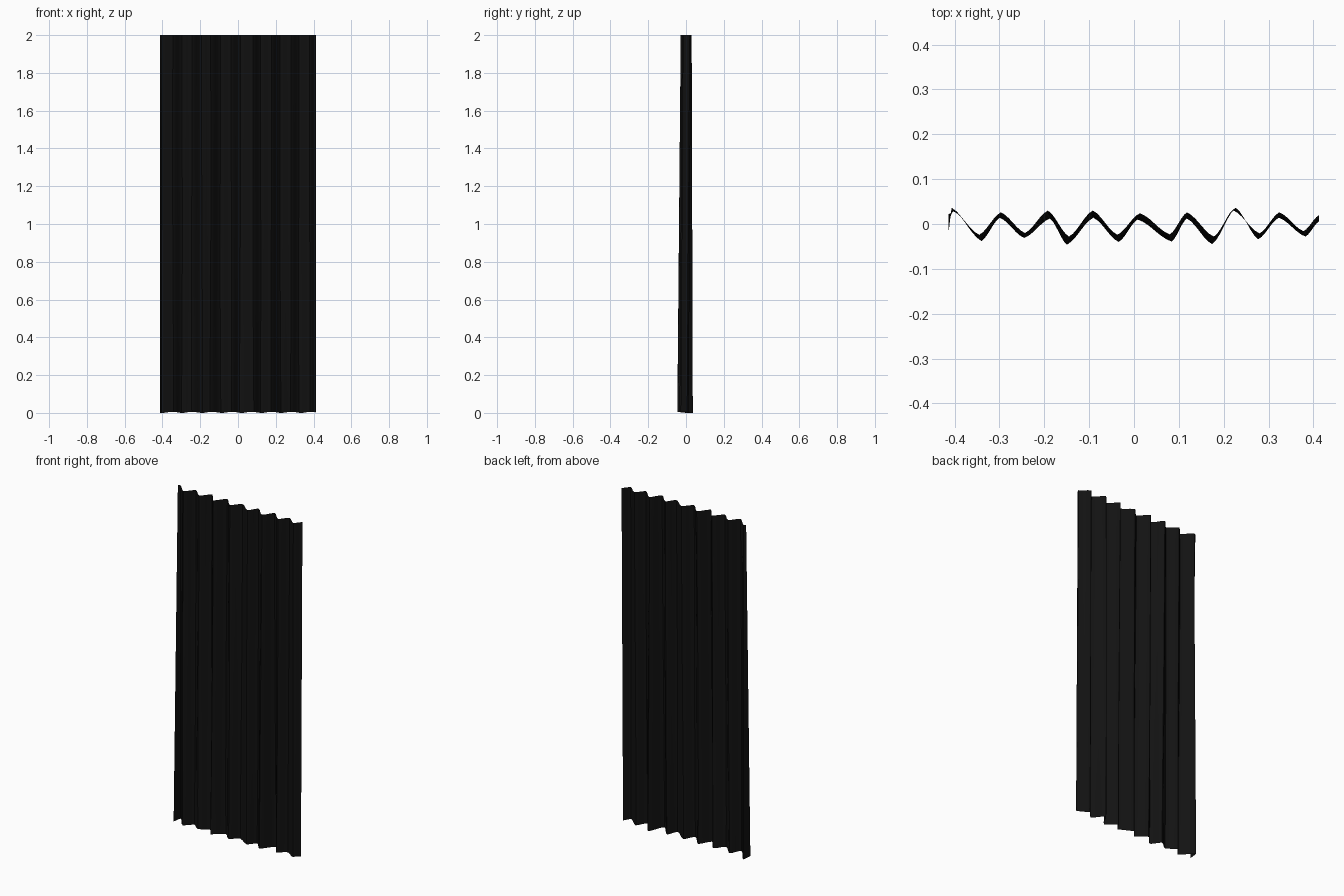
import bpy, bmesh, math

if "Cube" in bpy.data.objects:
    bpy.data.objects.remove(bpy.data.objects["Cube"])

# Fold crests and valleys read across the width: (x, y at top edge, y at hem)
FOLDS = [(-0.414, 0.022, -0.018), (-0.402, 0.028, 0.036), (-0.345, -0.024, -0.038),
         (-0.297, 0.026, 0.014), (-0.243, -0.020, -0.031), (-0.192, 0.030, 0.012),
         (-0.145, -0.028, -0.046), (-0.092, 0.030, 0.014), (-0.037, -0.024, -0.040),
         (0.013, 0.024, 0.010), (0.080, -0.023, -0.039), (0.118, 0.026, 0.012),
         (0.178, -0.028, -0.045), (0.222, 0.030, 0.036), (0.280, -0.021, -0.034),
         (0.324, 0.026, 0.014), (0.378, -0.016, -0.028), (0.413, 0.020, 0.006)]
SEG, ROWS = 6, 28


def cloth_point(i, s, v):
    """Point on fold span i at fraction s, height fraction v (1 = top)."""
    a, b = FOLDS[i], FOLDS[i + 1]
    h = 1 - v
    e = 0.45 * s + 0.55 * (1 - math.cos(math.pi * s)) / 2
    # each fold slides gently to the side on its way down
    ax, bx = (f[0] + 0.005 * math.sin(2.3 * k + 3 * h) * h * (0 < k < len(FOLDS) - 1)
              for k, f in ((i, a), (i + 1, b)))
    ya, yb = (f[1] + (f[2] - f[1]) * h for f in (a, b))
    x = ax + (bx - ax) * s
    y = ya + (yb - ya) * e
    # hem lifts slightly between the folds
    z = 2 * v + h ** 8 * 0.006 * (1 - math.cos(2 * math.pi * (x + 0.4) / 0.105)) / 2
    return x, y, z


# Hanging sheet of pleated cloth
bm = bmesh.new()
cols = [(i, j / SEG) for i in range(len(FOLDS) - 1) for j in range(SEG)]
cols.append((len(FOLDS) - 2, 1.0))
grid = [[bm.verts.new(cloth_point(i, s, r / ROWS)) for i, s in cols] for r in range(ROWS + 1)]
for lo, hi in zip(grid, grid[1:]):
    for c in range(len(cols) - 1):
        bm.faces.new((lo[c], lo[c + 1], hi[c + 1], hi[c]))
mesh = bpy.data.meshes.new("curtain")
bm.to_mesh(mesh)
bm.free()
curtain = bpy.data.objects.new("curtain", mesh)
bpy.context.collection.objects.link(curtain)

# Black fabric
mat = bpy.data.materials.new("black_fabric")
mat.diffuse_color = (0.006, 0.006, 0.006, 1)
mat.use_nodes = True
mat.node_tree.nodes["Principled BSDF"].inputs["Base Color"].default_value = mat.diffuse_color
mesh.materials.append(mat)

bpy.context.view_layer.objects.active = curtain
curtain.select_set(True)
bpy.ops.object.shade_smooth_by_angle(angle=math.radians(40))
